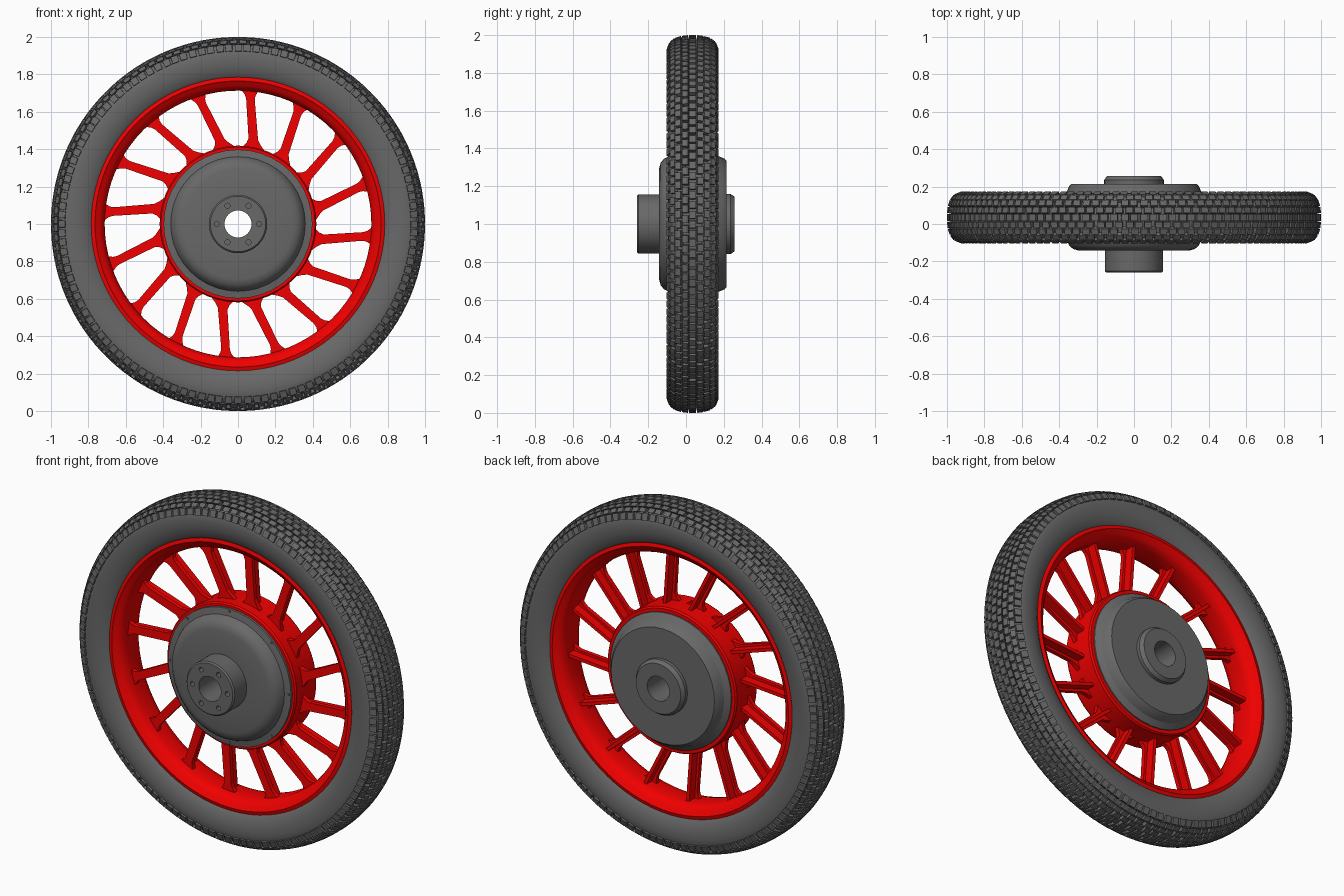
import bpy, bmesh, math, random
from math import sin, cos, pi, radians

if "Cube" in bpy.data.objects:
    bpy.data.objects.remove(bpy.data.objects["Cube"])

random.seed(4)
CZ, MID = 1.0, 0.035          # axle height, wheel mid-plane in y


def paint(name, rgb):
    mat = bpy.data.materials.new(name)
    mat.diffuse_color = (*rgb, 1)
    mat.use_nodes = True
    mat.node_tree.nodes["Principled BSDF"].inputs["Base Color"].default_value = mat.diffuse_color
    return mat


red = paint("red_paint", (0.88, 0.0, 0.0))
dark = paint("dark_grey", (0.14, 0.14, 0.14))


def finish(bm, name, mat=dark, smooth=None):
    bmesh.ops.recalc_face_normals(bm, faces=bm.faces)
    me = bpy.data.meshes.new(name)
    bm.to_mesh(me)
    bm.free()
    ob = bpy.data.objects.new(name, me)
    bpy.context.collection.objects.link(ob)
    me.materials.append(mat)
    if smooth:
        bpy.ops.object.select_all(action='DESELECT')
        ob.select_set(True)
        bpy.context.view_layer.objects.active = ob
        bpy.ops.object.shade_smooth_by_angle(angle=radians(smooth))
    return ob


def polar(r, a, y):
    return (r * cos(a), y, CZ + r * sin(a))


def lathe(name, profile, n, mat=dark, smooth=30):
    """Revolve a closed (radius, y) profile about the axle."""
    bm = bmesh.new()
    rings = [[bm.verts.new(polar(r, 2 * pi * i / n, y)) for r, y in profile] for i in range(n)]
    m = len(profile)
    for i in range(n):
        a, b = rings[i], rings[(i + 1) % n]
        for j in range(m):
            k = (j + 1) % m
            bm.faces.new((a[j], a[k], b[k], b[j]))
    return finish(bm, name, mat, smooth)


def mirrored(outer, inner=()):
    """Closed profile from half profiles of (radius, offset), mirrored across the mid-plane."""
    half = list(outer) + list(inner)
    return [(r, MID - o) for r, o in half] + [(r, MID + o) for r, o in reversed(half) if o > 0]


def prism(bm, outline, y0, y1):
    """Solid between two y planes from left/right pairs of (x, z) points."""
    lo = [[bm.verts.new((x, y0, z)) for x, z in pair] for pair in outline]
    hi = [[bm.verts.new((x, y1, z)) for x, z in pair] for pair in outline]
    for i in range(len(outline) - 1):
        for s in (lo, hi):
            bm.faces.new((s[i][0], s[i][1], s[i + 1][1], s[i + 1][0]))
        for e in (0, 1):
            bm.faces.new((lo[i][e], lo[i + 1][e], hi[i + 1][e], hi[i][e]))
    for i in (0, -1):
        bm.faces.new((lo[i][0], lo[i][1], hi[i][1], hi[i][0]))


def pegs(bm, radius, count, size, y, depth, sides):
    """Ring of small cylinders parallel to the axle."""
    for i in range(count):
        x, _, z = polar(radius, 2 * pi * i / count, 0)
        rings = [[bm.verts.new((x + size * cos(2 * pi * k / sides), yy,
                                z + size * sin(2 * pi * k / sides))) for k in range(sides)]
                 for yy in (y, y + depth)]
        for ring in rings:
            bm.faces.new(ring)
        for k in range(sides):
            q = (k + 1) % sides
            bm.faces.new((rings[0][k], rings[0][q], rings[1][q], rings[1][k]))


# Tyre carcass
lathe("tyre", mirrored([(0.755, 0.06), (0.765, 0.088), (0.80, 0.115), (0.85, 0.129), (0.89, 0.131),
                        (0.925, 0.127), (0.952, 0.113), (0.967, 0.085), (0.976, 0.045), (0.979, 0)]),
      96, smooth=35)

# Tread knobs: staggered rows across the crown, wrapping on to the shoulders
rows = [((-0.019, 1.0), (0.019, 1.0)), ((0.025, 1.0), (0.057, 0.996)), ((0.063, 0.995), (0.092, 0.986)),
        ((0.097, 0.983), (0.120, 0.966)), ((0.124, 0.961), (0.138, 0.925))]
rows += [tuple((-o, r) for o, r in row) for row in rows[1:]]
bm = bmesh.new()
COUNT = 120
step = 2 * pi / COUNT
for n, row in enumerate(rows):
    for i in range(COUNT):
        mid = (i + 0.5 * (n % 2)) * step + random.uniform(-0.09, 0.09) * step
        corners = []
        for grow, half in ((0.0, 0.37), (0.3, 0.42)):
            pts = [(o * (1 - grow), r + (0.90 - r) * grow) for o, r in row]
            corners.append([bm.verts.new(polar(r, mid + s * half * step, MID + o))
                            for (o, r), s in ((pts[0], -1), (pts[1], -1), (pts[1], 1), (pts[0], 1))])
        top, base = corners
        bm.faces.new(top)
        bm.faces.new(base)
        for k in range(4):
            q = (k + 1) % 4
            bm.faces.new((top[k], top[q], base[q], base[k]))
finish(bm, "tread_knobs")

# Rim: closed section with a rolled lip on each side
outer = [(0.735, 0.055), (0.755, 0.085), (0.785, 0.092), (0.785, 0.104), (0.765, 0.110),
         (0.752, 0.100), (0.738, 0.092), (0.722, 0.075), (0.713, 0.04)]
lathe("rim", mirrored(outer), 80, red)

# Hub ring carrying the spokes
lathe("hub_ring", [(0.37, -0.065), (0.412, -0.065), (0.419, -0.055), (0.419, 0.125),
                   (0.412, 0.135), (0.37, 0.135)], 48, red)

# Sixteen swept T-section spokes, flared at both ends
flare = [(0.0, 0.066), (0.06, 0.056), (0.12, 0.038), (0.19, 0.026), (0.84, 0.023),
         (0.91, 0.029), (0.96, 0.040), (1.0, 0.045)]
bm = bmesh.new()
for s in range(16):
    a0, a1 = (radians(d + 22.5 * s) for d in (77.5, 85))
    p0, p1 = (0.40 * cos(a0), 0.40 * sin(a0)), (0.722 * cos(a1), 0.722 * sin(a1))

    def outline(limit):
        pairs = []
        for t, w in flare:
            x, z = p0[0] + (p1[0] - p0[0]) * t, p0[1] + (p1[1] - p0[1]) * t
            r, w = math.hypot(x, z), min(w, limit)
            a, d = math.atan2(z, x), w / r
            pairs.append([(r * cos(a + e * d), CZ + r * sin(a + e * d)) for e in (-1, 1)])
        return pairs

    prism(bm, outline(1), 0.000, 0.025)
    prism(bm, outline(0.010), 0.020, 0.075)
finish(bm, "spokes", red)

# Hub drum with front and back bosses and a through bore
hub = lathe("hub_drum", [(0.072, -0.26), (0.148, -0.26), (0.156, -0.252), (0.156, -0.142), (0.295, -0.142),
                         (0.325, -0.134), (0.347, -0.115), (0.36, -0.085), (0.398, -0.078), (0.398, -0.06),
                         (0.385, -0.055), (0.385, 0.125), (0.392, 0.13), (0.392, 0.142), (0.362, 0.165),
                         (0.348, 0.20), (0.335, 0.215), (0.16, 0.215), (0.16, 0.235), (0.145, 0.256),
                         (0.072, 0.256)], 40)

# Six bolt holes sunk in the front boss
bm = bmesh.new()
pegs(bm, 0.113, 6, 0.014, -0.29, 0.07, 12)
cutter = finish(bm, "bolt_hole_cutter")
cutter.hide_render = True
mod = hub.modifiers.new("bolt_holes", 'BOOLEAN')
mod.operation, mod.solver, mod.object = 'DIFFERENCE', 'EXACT', cutter
bpy.context.view_layer.objects.active = hub
bpy.ops.object.modifier_apply(modifier=mod.name)
bpy.data.objects.remove(cutter)

# Small flange bolts
bm = bmesh.new()
pegs(bm, 0.384, 8, 0.008, -0.085, 0.02, 6)
finish(bm, "flange_bolts")
